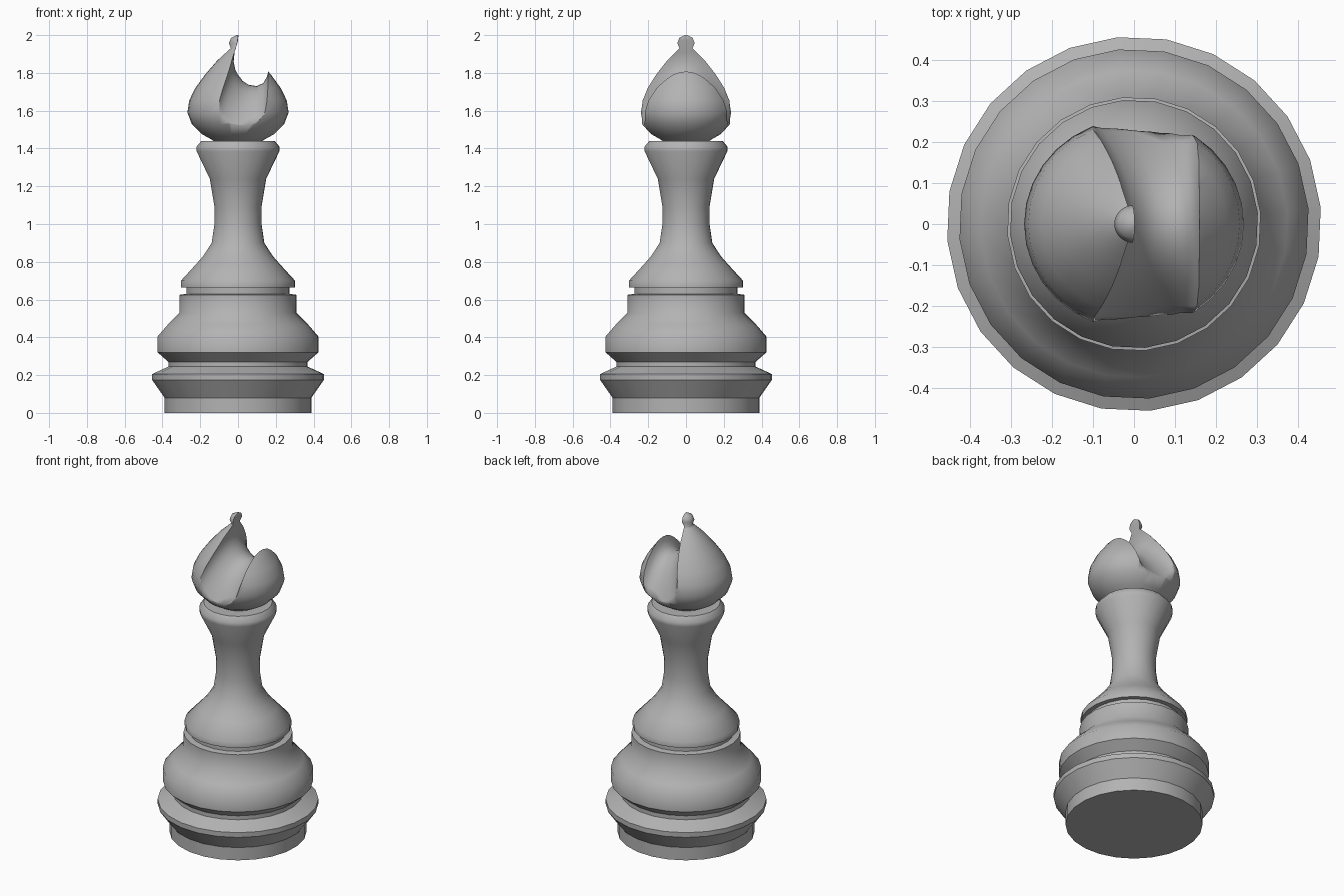
import bpy, bmesh, math

if "Cube" in bpy.data.objects:
    bpy.data.objects.remove(bpy.data.objects["Cube"])

# Mid grey finish
grey = bpy.data.materials.new("mid_grey")
grey.diffuse_color = (0.45, 0.45, 0.45, 1)
grey.use_nodes = True
grey.node_tree.nodes["Principled BSDF"].inputs["Base Color"].default_value = grey.diffuse_color


def make_object(name, verts, faces):
    mesh = bpy.data.meshes.new(name)
    mesh.from_pydata(verts, [], faces)
    mesh.materials.append(grey)
    bm = bmesh.new()
    bm.from_mesh(mesh)
    bmesh.ops.recalc_face_normals(bm, faces=bm.faces)
    bm.to_mesh(mesh)
    bm.free()
    obj = bpy.data.objects.new(name, mesh)
    bpy.context.collection.objects.link(obj)
    return obj


def lathe(name, profile, sides, offset=0.0):
    """Closed solid of revolution from (radius, z) pairs, capped at both ends."""
    verts = []
    for r, z in profile:
        for i in range(sides):
            a = 2 * math.pi * i / sides + offset
            verts.append((r * math.cos(a), r * math.sin(a), z))
    faces = []
    for j in range(len(profile) - 1):
        for i in range(sides):
            k = (i + 1) % sides
            faces.append((j * sides + i, j * sides + k,
                          (j + 1) * sides + k, (j + 1) * sides + i))
    last = (len(profile) - 1) * sides
    faces += [tuple(range(sides))[::-1], tuple(range(last, last + sides))]
    return make_object(name, verts, faces)


def smooth(obj, degrees, sharp_heights=()):
    bpy.ops.object.select_all(action='DESELECT')
    obj.select_set(True)
    bpy.context.view_layer.objects.active = obj
    bpy.ops.object.shade_smooth_by_angle(angle=math.radians(degrees))
    vs = obj.data.vertices
    for e in obj.data.edges:
        a, b = (vs[i].co.z for i in e.vertices)
        if any(abs(a - h) < 1e-4 and abs(b - h) < 1e-4 for h in sharp_heights):
            e.use_edge_sharp = True


# Turned base, stem and collar
body = lathe("body", [
    (0.39, 0), (0.39, 0.08), (0.457, 0.175), (0.457, 0.205), (0.37, 0.245),
    (0.37, 0.27), (0.427, 0.32), (0.427, 0.405), (0.375, 0.465), (0.31, 0.53),
    (0.31, 0.625), (0.275, 0.63), (0.275, 0.665), (0.303, 0.665),
    (0.303, 0.70), (0.225, 0.785), (0.185, 0.83), (0.14, 0.90), (0.125, 1.0),
    (0.125, 1.09), (0.15, 1.24), (0.22, 1.385), (0.22, 1.41), (0.195, 1.44),
], 24, math.radians(5))
smooth(body, 47, (0.08, 0.175))

# Teardrop head with finial
head = lathe("head", [
    (0.12, 1.435), (0.145, 1.45), (0.19, 1.475), (0.245, 1.53), (0.268, 1.59),
    (0.258, 1.655), (0.226, 1.72), (0.175, 1.79), (0.11, 1.865), (0.05, 1.92),
    (0.038, 1.93), (0.048, 1.958), (0.037, 1.985), (0.008, 2.0),
], 32)
for v in head.data.vertices:
    v.co.y *= 0.96

# Saddle-shaped cutter for the slot: a U section that drops towards both sides
section = [(0.005, 2.6), (0.005, 2.05), (0, 1.97), (-0.018, 1.91),
           (-0.023, 1.86), (-0.015, 1.82), (0, 1.79), (0.025, 1.757),
           (0.055, 1.737), (0.1, 1.73), (0.135, 1.747), (0.153, 1.78),
           (0.165, 1.825), (0.18, 1.95), (0.19, 2.6)]
n, stations = len(section), 25
verts, faces = [], []
for s in range(stations):
    y = -0.3 + 0.6 * s / (stations - 1)
    t = (y / 0.22) ** 2
    for x, z in section:
        w = min(max(x / 0.165, 0), 1)
        verts.append((x - t * (0.07 - 0.06 * w), y, z - 0.2 * t))
for s in range(stations - 1):
    for i in range(n):
        k = (i + 1) % n
        faces.append((s * n + i, s * n + k, (s + 1) * n + k, (s + 1) * n + i))
faces += [tuple(range(n)), tuple(range((stations - 1) * n, stations * n))]
cutter = make_object("slot_cutter", verts, faces)
cutter.hide_render = True

mod = head.modifiers.new("slot", 'BOOLEAN')
mod.operation = 'DIFFERENCE'
mod.solver = 'EXACT'
mod.object = cutter
bpy.context.view_layer.objects.active = head
bpy.ops.object.modifier_apply(modifier=mod.name)
bpy.data.objects.remove(cutter)
smooth(head, 85)
